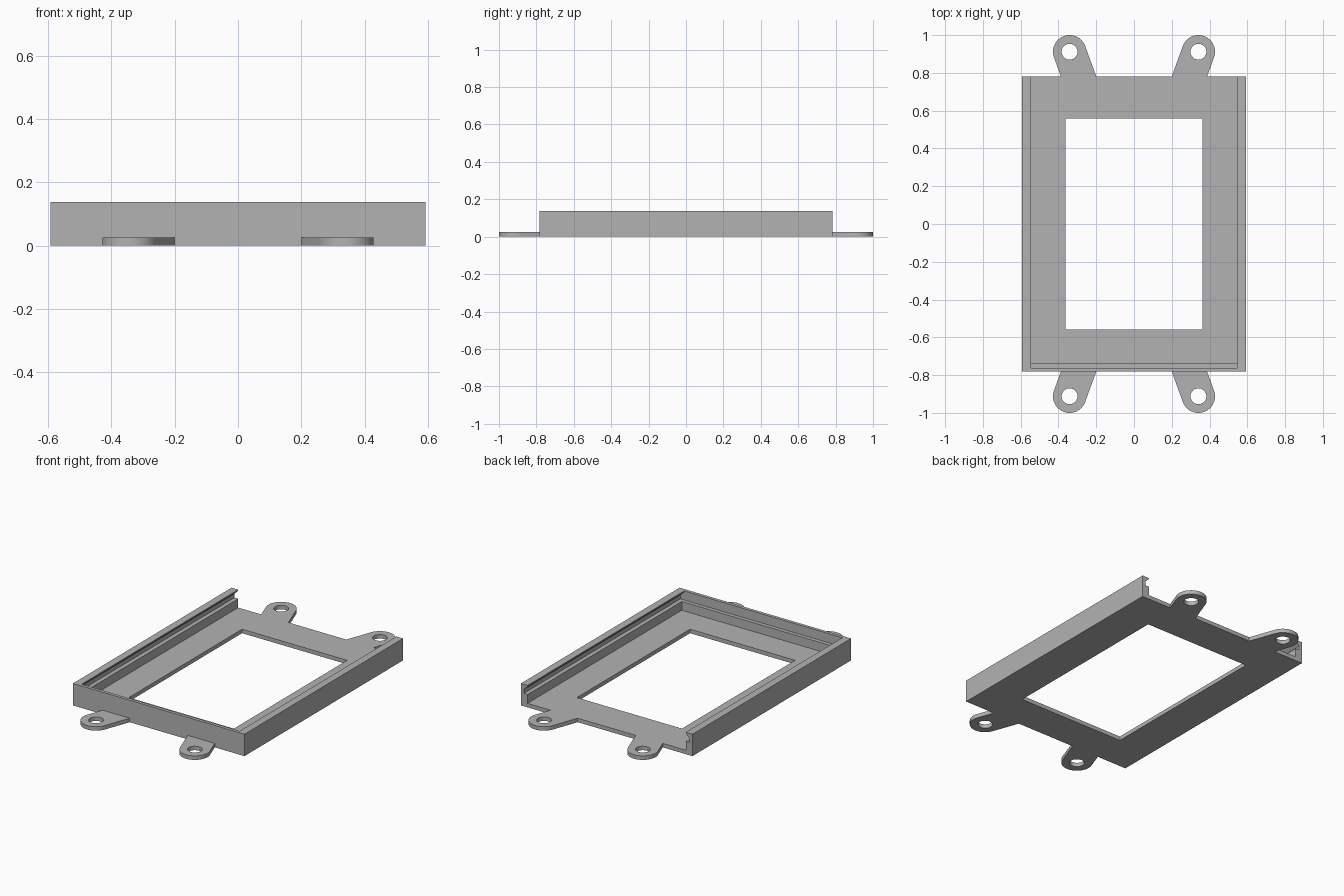
import bpy
import bmesh
from math import sin, cos, pi, radians

cube = bpy.data.objects.get("Cube")
if cube:
    bpy.data.objects.remove(cube)

W, L, H = 0.592, 0.782, 0.137      # half width, half length, height
BASE = 0.025                       # plate thickness
LEDGE = 0.08                       # height of the inner ledge
INNER, GROOVE = 0.546, 0.572       # rail inner face and groove floor
WALL_Y = -0.762                    # inner face of the front wall
EAR_X, EAR_Y, EAR_R, HOLE_R = 0.341, 0.912, 0.088, 0.042
TILT = radians(20)

grey = bpy.data.materials.new("plain grey")
grey.use_nodes = True
colour = (0.45, 0.45, 0.45, 1)
grey.diffuse_color = colour
grey.node_tree.nodes["Principled BSDF"].inputs["Base Color"].default_value = colour


def add_object(name, mesh):
    mesh.materials.clear()
    mesh.materials.append(grey)
    obj = bpy.data.objects.new(name, mesh)
    bpy.context.collection.objects.link(obj)
    return obj


def prism(name, ring, shift):
    """Sweep a closed ring of points along a vector."""
    bm = bmesh.new()
    face = bm.faces.new([bm.verts.new(p) for p in ring])
    moved = bmesh.ops.extrude_face_region(bm, geom=[face])["geom"]
    bmesh.ops.translate(bm, vec=shift, verts=[v for v in moved if isinstance(v, bmesh.types.BMVert)])
    bmesh.ops.recalc_face_normals(bm, faces=bm.faces)
    mesh = bpy.data.meshes.new(name)
    bm.to_mesh(mesh)
    bm.free()
    return add_object(name, mesh)


def circle(cx, cy, r, steps=48):
    return [(cx + r * cos(2 * pi * i / steps), cy + r * sin(2 * pi * i / steps)) for i in range(steps)]


def ear_outline(steps=24):
    """Tilted rounded tongue, from its outer root round to its inner root."""
    arc = []
    for i in range(steps + 1):
        a = -TILT + pi * i / steps
        arc.append((EAR_X + EAR_R * cos(a), EAR_Y + EAR_R * sin(a)))

    def root(p):
        return (p[0] - (p[1] - L) * sin(TILT) / cos(TILT), L)
    return [root(arc[0])] + arc + [root(arc[-1])]


# Base plate: one outline with four mounting ears, a window and screw holes
ear = ear_outline()
quarter = [(W, L)] + ear
back = quarter + [(-x, y) for x, y in reversed(quarter)]
outline = back + [(-x, -y) for x, y in back]
window = [(0.3625, 0.558), (-0.3625, 0.558), (-0.3625, -0.558), (0.3625, -0.558)]
holes = [circle(sx * EAR_X, sy * EAR_Y, HOLE_R) for sx in (-1, 1) for sy in (-1, 1)]

curve = bpy.data.curves.new("plate_outline", "CURVE")
curve.dimensions = "2D"
curve.fill_mode = "BOTH"
curve.extrude = BASE / 2
for loop in [outline, window] + holes:
    spline = curve.splines.new("POLY")
    spline.points.add(len(loop) - 1)
    for point, (x, y) in zip(spline.points, loop):
        point.co = (x, y, 0, 1)
    spline.use_cyclic_u = True
helper = bpy.data.objects.new("plate_outline", curve)
bpy.context.collection.objects.link(helper)
bpy.context.view_layer.update()
mesh = bpy.data.meshes.new_from_object(helper.evaluated_get(bpy.context.evaluated_depsgraph_get()))
bpy.data.objects.remove(helper)
bm = bmesh.new()
bm.from_mesh(mesh)
bmesh.ops.remove_doubles(bm, verts=bm.verts, dist=0.0001)
bmesh.ops.translate(bm, vec=(0, 0, BASE / 2), verts=bm.verts)
bmesh.ops.recalc_face_normals(bm, faces=bm.faces)
bm.to_mesh(mesh)
bm.free()
plate = add_object("base_plate", mesh)
bpy.context.view_layer.objects.active = plate
plate.select_set(True)
bpy.ops.object.shade_smooth_by_angle(angle=radians(30))

# Side rails: ledge, groove and a lip with a sloped underside
rail = [(W, BASE), (INNER, BASE), (INNER, LEDGE), (GROOVE, LEDGE),
        (GROOVE, 0.105), (INNER, 0.13), (INNER, H), (W, H)]
for name, side in (("left_rail", 1), ("right_rail", -1)):
    prism(name, [(side * x, WALL_Y, z) for x, z in rail], (0, L - WALL_Y, 0))

# Front wall closes the tray, with a ledge between the rails
wall = [(-L, BASE), (WALL_Y, BASE), (WALL_Y, H), (-L, H)]
prism("front_wall", [(-W, y, z) for y, z in wall], (2 * W, 0, 0))
ledge = [(WALL_Y, BASE), (-0.738, BASE), (-0.738, LEDGE), (WALL_Y, LEDGE)]
prism("front_ledge", [(-INNER, y, z) for y, z in ledge], (2 * INNER, 0, 0))
